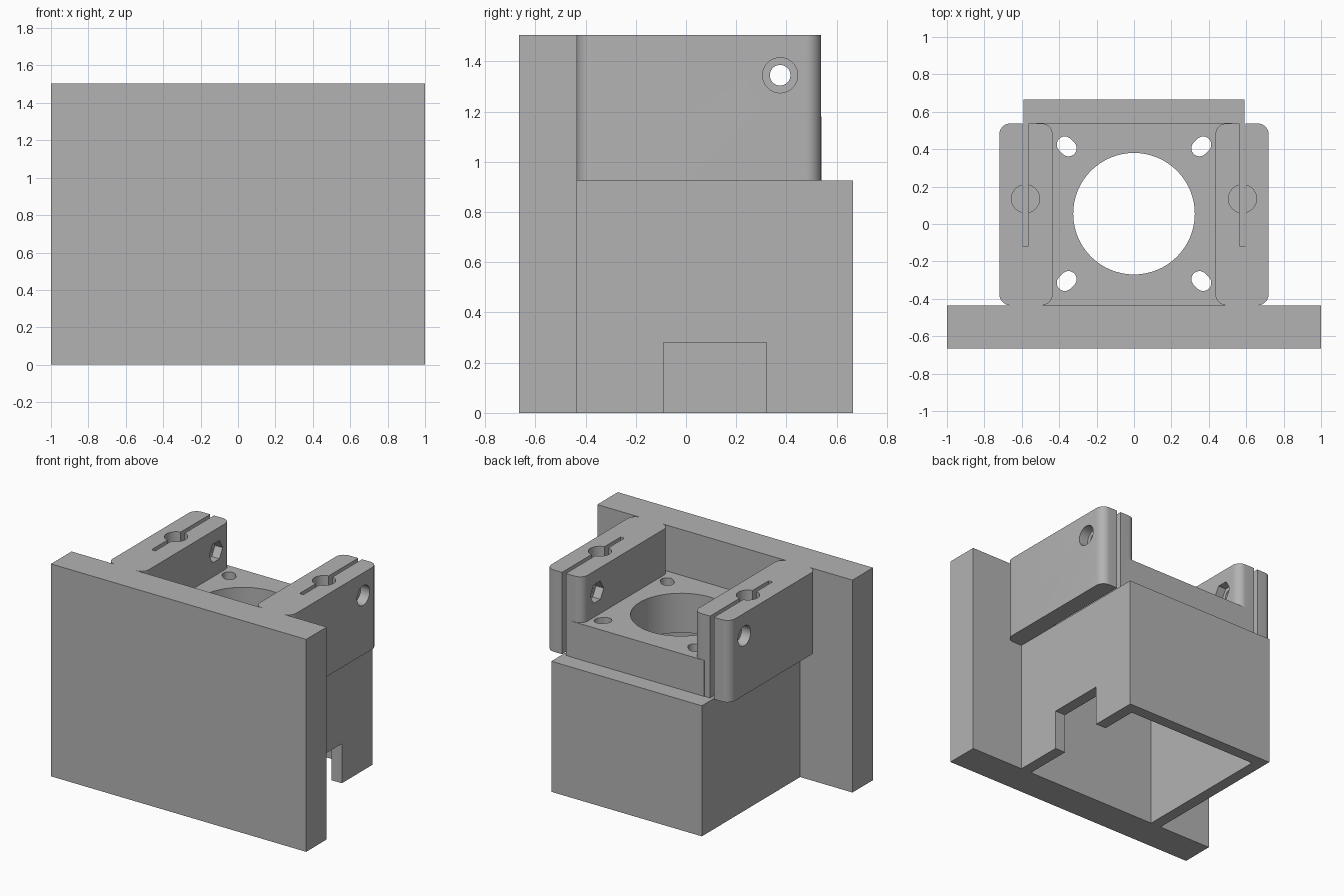
import bpy, bmesh, math
from mathutils import Matrix, Vector

cube = bpy.data.objects.get("Cube")
if cube:
    bpy.data.objects.remove(cube)

grey = bpy.data.materials.new("mid grey")
grey.use_nodes = True
colour = (0.45, 0.45, 0.45, 1)
grey.diffuse_color = colour
grey.node_tree.nodes["Principled BSDF"].inputs["Base Color"].default_value = colour


def finish(name, bm):
    bmesh.ops.recalc_face_normals(bm, faces=bm.faces)
    mesh = bpy.data.meshes.new(name)
    bm.to_mesh(mesh)
    bm.free()
    mesh.materials.append(grey)
    ob = bpy.data.objects.new(name, mesh)
    bpy.context.collection.objects.link(ob)
    return ob


def box(name, x, y, z, radius=0):
    """Box from ranges, with optional rounded vertical edges."""
    bm = bmesh.new()
    bmesh.ops.create_cube(bm, size=1)
    for v in bm.verts:
        v.co = Vector([(r[0] + r[1]) / 2 + c * (r[1] - r[0]) for r, c in zip((x, y, z), v.co)])
    if radius:
        upright = [e for e in bm.edges if abs(e.verts[0].co.z - e.verts[1].co.z) > 0.01]
        bmesh.ops.bevel(bm, geom=upright, offset=radius, segments=10, profile=0.5,
                        affect='EDGES')
    return finish(name, bm)


def rod(name, centre, radius, length, axis='Z', sides=64, stretch=(0, 0)):
    """Cylinder, optionally stretched into a slot."""
    bm = bmesh.new()
    bmesh.ops.create_cone(bm, cap_ends=True, segments=sides, radius1=radius,
                          radius2=radius, depth=length)
    shift = Vector((stretch[0], stretch[1], 0))
    for v in bm.verts:
        v.co += shift if v.co.dot(shift) > 0 else -shift
    if axis == 'X':
        bm.transform(Matrix.Rotation(math.pi / 2, 4, 'Y'))
    bm.transform(Matrix.Translation(centre))
    return finish(name, bm)


def combine(body, other, operation):
    mod = body.modifiers.new(operation.lower(), 'BOOLEAN')
    mod.operation, mod.solver, mod.object = operation, 'EXACT', other
    bpy.context.view_layer.objects.active = body
    bpy.ops.object.modifier_apply(modifier=mod.name)
    bpy.data.objects.remove(other)


front, top, shelf = -0.435, 1.505, 0.925
floor_top, centre_y = 1.18, 0.055

# Back plate, hollow housing and motor floor
body = box("motor_bracket", (-1, 1), (-0.665, front), (0, top))
combine(body, box("housing", (-0.59, 0.59), (-0.5, 0.665), (0, shelf)), 'UNION')
combine(body, box("motor_floor", (-0.52, 0.52), (-0.5, 0.54), (0.8, floor_top)), 'UNION')

# Rounded clamp arms
for s in (-1, 1):
    x = sorted((s * 0.435, s * 0.72))
    combine(body, box("clamp_arm", x, (front, 0.538), (shelf, top), 0.06), 'UNION')

# Housing cavity, side notch and motor opening
combine(body, box("cavity", (-0.51, 0.51), (front, 0.585), (-0.1, 0.9)), 'DIFFERENCE')
combine(body, box("side_notch", (0.4, 0.7), (-0.09, 0.32), (-0.1, 0.28)), 'DIFFERENCE')
combine(body, rod("motor_opening", (0, centre_y, 1), 0.325, 0.8), 'DIFFERENCE')

for s in (-1, 1):
    # Diagonal mounting slots
    for t in (-1, 1):
        combine(body, rod("mounting_slot", (s * 0.36, centre_y + t * 0.36, 1), 0.043, 0.8,
                          stretch=(s * 0.01, t * 0.01)), 'DIFFERENCE')
    # Clamp split and blind rod hole
    x = sorted((s * 0.565, s * 0.595))
    combine(body, box("clamp_split", x, (-0.118, 0.6), (shelf, 1.6)), 'DIFFERENCE')
    combine(body, rod("rod_hole", (s * 0.58, 0.135, 1.28), 0.075, 0.64), 'DIFFERENCE')
    # Clamp bolt hole with round outer recess and hexagonal inner recess
    for name, x, radius, length, sides in (("bolt_hole", 0.58, 0.041, 0.4, 48),
                                           ("bolt_recess", 0.72, 0.07, 0.14, 48),
                                           ("nut_recess", 0.435, 0.075, 0.12, 6)):
        combine(body, rod(name, (s * x, 0.375, 1.345), radius, length, 'X', sides),
                'DIFFERENCE')

# Smooth the rounded walls, keep the corners crisp
bpy.ops.object.select_all(action='DESELECT')
body.select_set(True)
bpy.context.view_layer.objects.active = body
bpy.ops.object.shade_smooth_by_angle(angle=math.radians(30))
